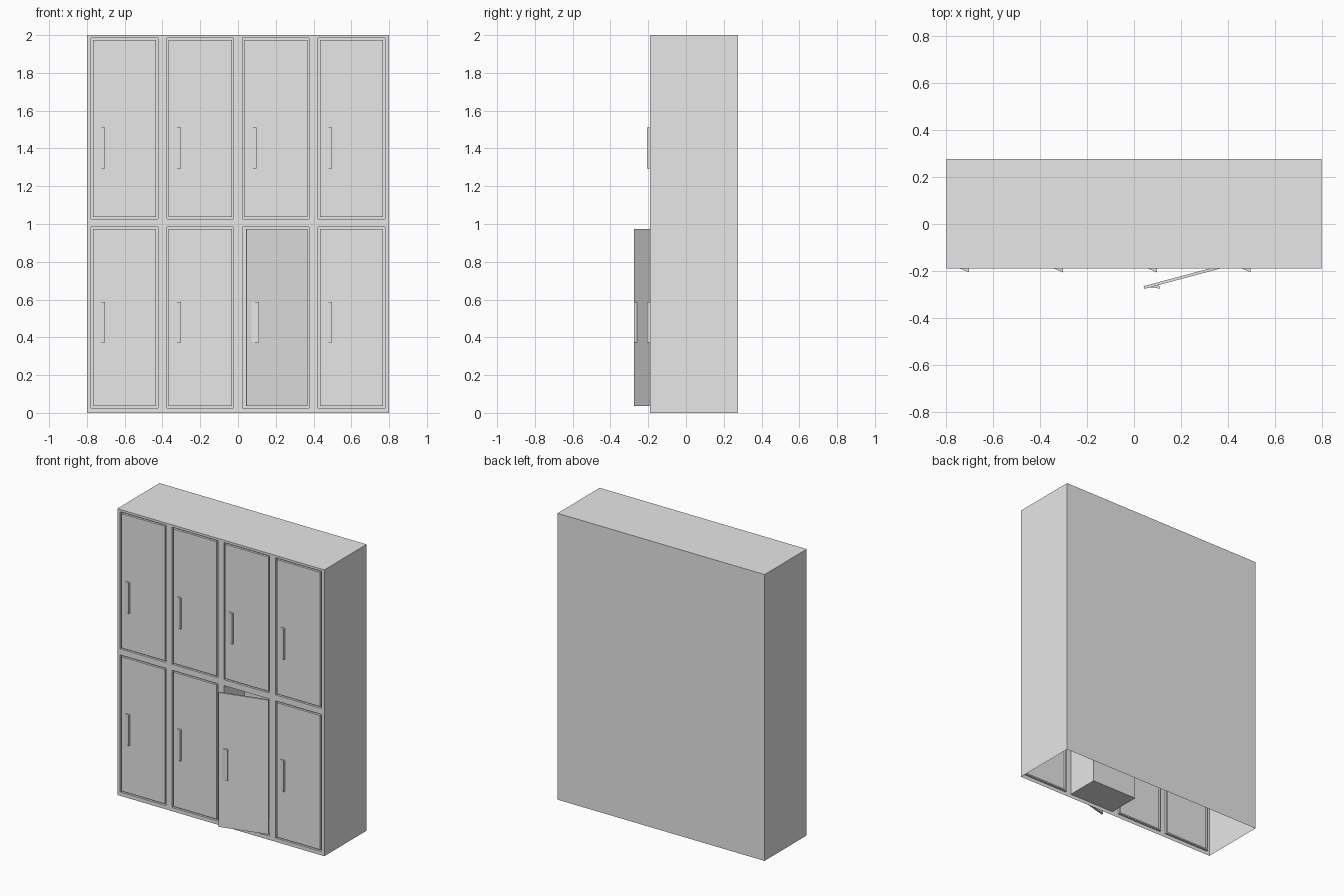
import bpy, bmesh, math
from mathutils import Vector, Matrix

if "Cube" in bpy.data.objects:
    bpy.data.objects.remove(bpy.data.objects["Cube"])

W, H, FRONT, BACK = 0.8, 2.0, -0.19, 0.276
COLS = [-0.6, -0.2, 0.2, 0.6]
ROWS = [0.505, 1.505]
HALF_W, HALF_H = 0.177, 0.479      # door recess half size
GAP, GROOVE, DEPTH = 0.01, 0.015, 0.23
OPEN = (2, 0)                      # column and row of the open locker

grey = bpy.data.materials.new("painted grey metal")
grey.use_nodes = True
colour = (0.8, 0.8, 0.8, 1)
grey.diffuse_color = colour
grey.node_tree.nodes["Principled BSDF"].inputs["Base Color"].default_value = colour


def finish(name, bm):
    mesh = bpy.data.meshes.new(name)
    bm.to_mesh(mesh)
    bm.free()
    mesh.materials.append(grey)
    obj = bpy.data.objects.new(name, mesh)
    bpy.context.collection.objects.link(obj)
    return obj


def push(bm, face, y):
    """Extrude one face along y and return the moved face."""
    new = bmesh.ops.extrude_discrete_faces(bm, faces=[face])["faces"][0]
    bmesh.ops.translate(bm, verts=new.verts[:], vec=(0, y, 0))
    return new


# Cabinet front: a grid whose odd cells are the doors
bm = bmesh.new()
xs = [-W] + [c + s * HALF_W for c in COLS for s in (-1, 1)] + [W]
zs = [0] + [r + s * HALF_H for r in ROWS for s in (-1, 1)] + [H]
v = [[bm.verts.new((x, FRONT, z)) for z in zs] for x in xs]
doors = {}
for i in range(len(xs) - 1):
    for j in range(len(zs) - 1):
        f = bm.faces.new((v[i][j], v[i + 1][j], v[i + 1][j + 1], v[i][j + 1]))
        if i % 2 and j % 2:
            doors[(i // 2, j // 2)] = f

# Sides, top and back, left open underneath
outline = [e for e in bm.edges
           if e.is_boundary and max(w.co.z for w in e.verts) > 0
           and not all(w.co.z == 0 for w in e.verts)]
ext = bmesh.ops.extrude_edge_only(bm, edges=outline)["geom"]
bmesh.ops.translate(bm, verts=[g for g in ext if isinstance(g, bmesh.types.BMVert)],
                    vec=(0, BACK - FRONT, 0))
bm.faces.new([bm.verts.new((x, BACK, z)) for x, z in ((W, 0), (-W, 0), (-W, H), (W, H))])

# Grooves around the closed doors, one deep compartment for the open one
for key, face in doors.items():
    if key == OPEN:
        push(bm, face, DEPTH)
        continue
    floor = push(bm, face, GROOVE)
    bmesh.ops.inset_individual(bm, faces=[floor], thickness=GAP, use_even_offset=True)
    push(bm, floor, -GROOVE)
bmesh.ops.remove_doubles(bm, verts=bm.verts[:], dist=0.0001)
bmesh.ops.recalc_face_normals(bm, faces=bm.faces[:])
finish("locker_cabinet", bm)


def handle(name, right, z):
    """Wedge pull: flush on its left, raised on its right."""
    bm = bmesh.new()
    tri = [(right - 0.037, FRONT), (right, FRONT - 0.016), (right, FRONT)]
    f = bm.faces.new([bm.verts.new((x, y, z - 0.108)) for x, y in tri])
    top = bmesh.ops.extrude_face_region(bm, geom=[f])["geom"]
    bmesh.ops.translate(bm, verts=[g for g in top if isinstance(g, bmesh.types.BMVert)],
                        vec=(0, 0, 0.216))
    bmesh.ops.recalc_face_normals(bm, faces=bm.faces[:])
    return finish(name, bm)


# Open door plate
dw, dh = HALF_W - GAP, HALF_H - GAP
bm = bmesh.new()
bmesh.ops.create_cube(bm, size=1)
bmesh.ops.scale(bm, verts=bm.verts[:], vec=(2 * dw, 0.012, 2 * dh))
bmesh.ops.translate(bm, verts=bm.verts[:],
                    vec=(COLS[OPEN[0]], FRONT + 0.006, ROWS[OPEN[1]]))
swinging = [finish("open_door", bm)]

# Handles, one per door
for i, x in enumerate(COLS):
    for j, z in enumerate((0.48, 1.403)):
        h = handle(f"handle_{i + 1}_{j + 1}", x - 0.103, z)
        if (i, j) == OPEN:
            swinging.append(h)

# Swing the open door about its hinge on the right edge
hinge = Vector((COLS[OPEN[0]] + dw, FRONT, 0))
swing = Matrix.Translation(hinge) @ Matrix.Rotation(math.radians(15), 4, "Z") @ Matrix.Translation(-hinge)
for obj in swinging:
    obj.data.transform(swing)
